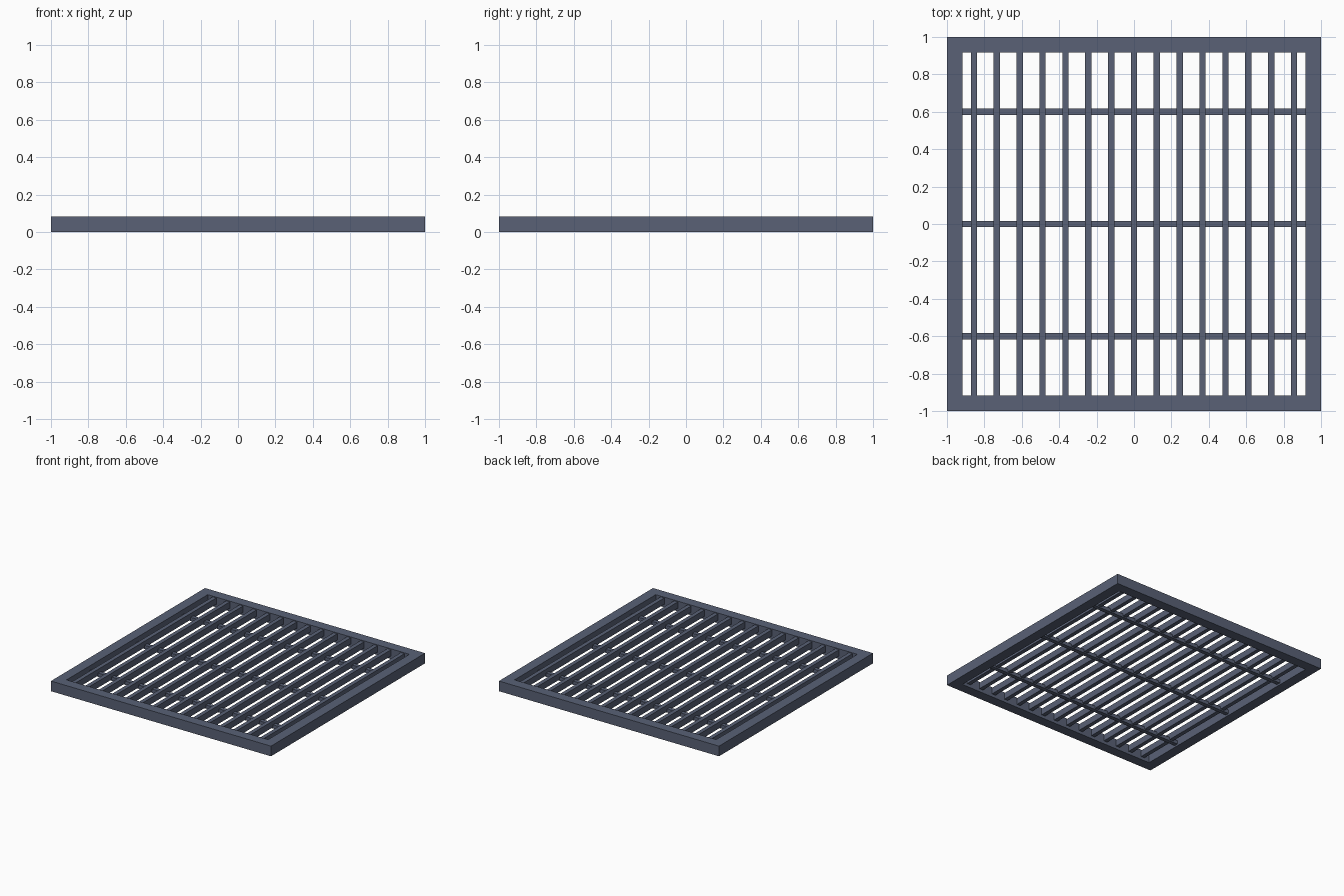
import bpy
import bmesh
from mathutils import Matrix, Vector

default = bpy.data.objects.get("Cube")
if default:
    bpy.data.objects.remove(default, do_unlink=True)

# Single painted steel colour
steel = bpy.data.materials.new("slate_blue_steel")
steel.use_nodes = True
colour = (0.1, 0.12, 0.18, 1)
steel.diffuse_color = colour
bsdf = steel.node_tree.nodes["Principled BSDF"]
bsdf.inputs["Base Color"].default_value = colour
bsdf.inputs["Roughness"].default_value = 0.6

HEIGHT = 1 / 12
INNER = 1 - 1 / 12
BAR = 1 / 30


def finish(name, bm):
    bmesh.ops.recalc_face_normals(bm, faces=bm.faces)
    mesh = bpy.data.meshes.new(name)
    bm.to_mesh(mesh)
    bm.free()
    mesh.materials.append(steel)
    obj = bpy.data.objects.new(name, mesh)
    bpy.context.collection.objects.link(obj)
    return obj


def box(name, x, y, size_x, size_y, bottom, top):
    bm = bmesh.new()
    place = Matrix.Translation((x, y, (bottom + top) / 2))
    scale = Matrix.Diagonal((size_x, size_y, top - bottom, 1))
    bmesh.ops.create_cube(bm, size=1, matrix=place @ scale)
    return finish(name, bm)


# Square outer frame: a ring of quads raised to full height
bm = bmesh.new()
corners = [(-1, -1), (1, -1), (1, 1), (-1, 1)]
outer = [bm.verts.new((x, y, 0)) for x, y in corners]
inner = [bm.verts.new((x * INNER, y * INNER, 0)) for x, y in corners]
for i in range(4):
    j = (i + 1) % 4
    bm.faces.new((outer[i], outer[j], inner[j], inner[i]))
raised = bmesh.ops.extrude_face_region(bm, geom=bm.faces[:], use_keep_orig=True)
top_verts = [g for g in raised["geom"] if isinstance(g, bmesh.types.BMVert)]
bmesh.ops.translate(bm, verts=top_verts, vec=Vector((0, 0, HEIGHT)))
finish("outer_frame", bm)

# Long slats, evenly spaced inside the frame
COUNT = 15
pitch = 2 * INNER / COUNT
for i in range(COUNT):
    x = (i - (COUNT - 1) / 2) * pitch
    box(f"slat_{i + 1}", x, 0, BAR, 2 * INNER, 0.025, 0.077)

# Lower cross bars tying the slats together
for i in (-1, 0, 1):
    box(f"cross_bar_{i + 2}", 0, i * 0.6, 2 * INNER, BAR, 0.015, 0.045)
